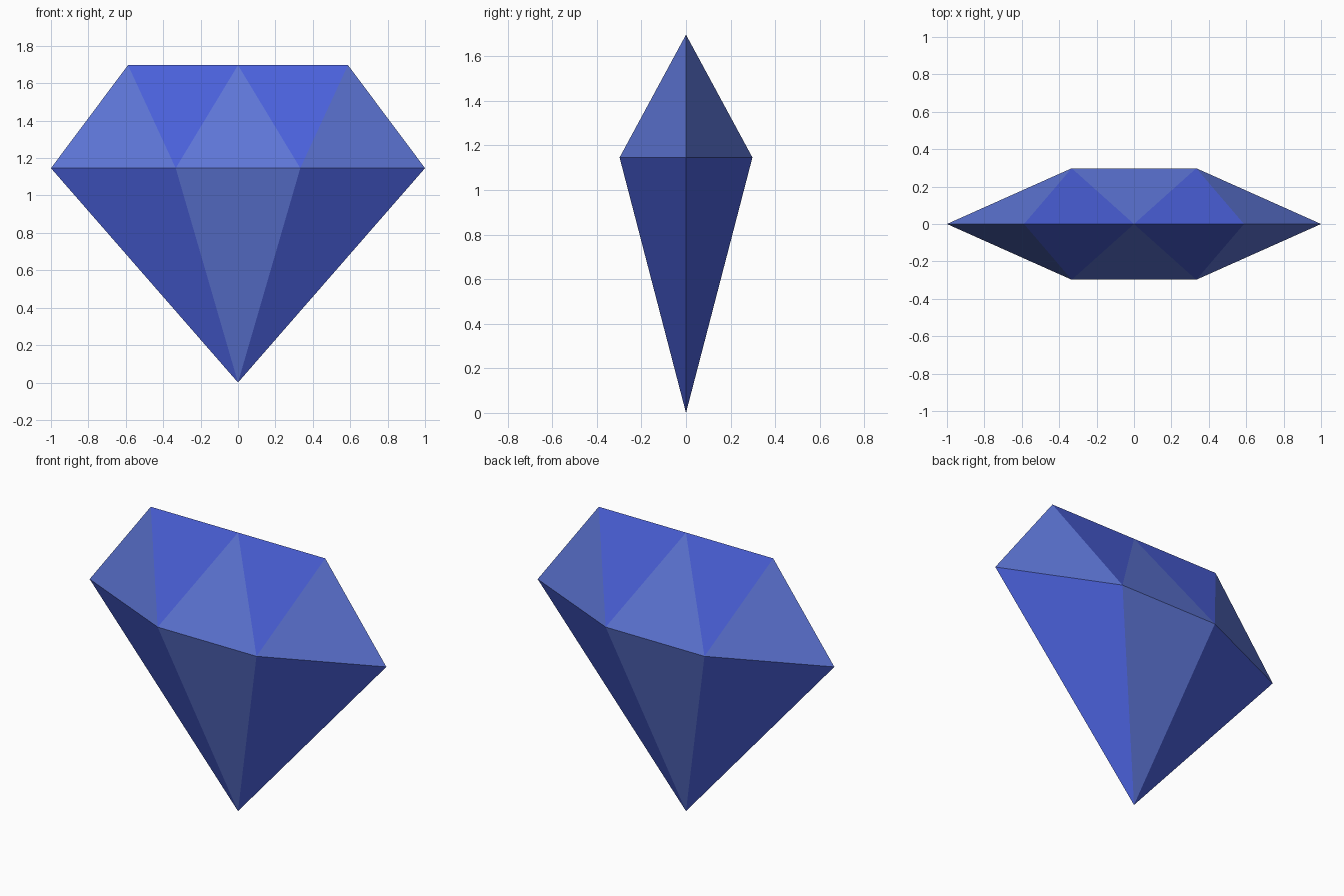
import bpy
import bmesh

cube = bpy.data.objects.get("Cube")
if cube:
    bpy.data.objects.remove(cube, do_unlink=True)


def make_material(name, color):
    mat = bpy.data.materials.new(name)
    mat.use_nodes = True
    mat.diffuse_color = color
    mat.node_tree.nodes["Principled BSDF"].inputs["Base Color"].default_value = color
    return mat


DEEP, PALE = range(2)
materials = [
    make_material("deep_blue", (0.069, 0.117, 0.70, 1)),
    make_material("pale_blue", (0.112, 0.181, 0.68, 1)),
]

# Main proportions of the gem
girdle_z, top_z = 1.146, 1.697
corner_x, corner_y = 0.333, 0.298
ridge_x = 0.588

bm = bmesh.new()
tip = bm.verts.new((0, 0, 0))
ends = {s: bm.verts.new((s, 0, girdle_z)) for s in (-1, 1)}
ridge = {s: bm.verts.new((s * ridge_x, 0, top_z)) for s in (-1, 0, 1)}


def facet(color, *verts):
    bm.faces.new(verts).material_index = color


# Front and back halves share the ridge, the side points and the tip
for side in (-1, 1):
    corner = {s: bm.verts.new((s * corner_x, side * corner_y, girdle_z)) for s in (-1, 1)}
    # Centre facets above and below the girdle
    facet(PALE, corner[-1], corner[1], ridge[0])
    facet(PALE, corner[-1], corner[1], tip)
    for s in (-1, 1):
        # Hanging crown facet, outer crown facet, long lower facet
        facet(DEEP, ridge[0], ridge[s], corner[s])
        facet(PALE, ridge[s], ends[s], corner[s])
        facet(DEEP, corner[s], ends[s], tip)

bmesh.ops.recalc_face_normals(bm, faces=bm.faces[:])
mesh = bpy.data.meshes.new("gem")
bm.to_mesh(mesh)
bm.free()
for mat in materials:
    mesh.materials.append(mat)
gem = bpy.data.objects.new("gem", mesh)
bpy.context.collection.objects.link(gem)
